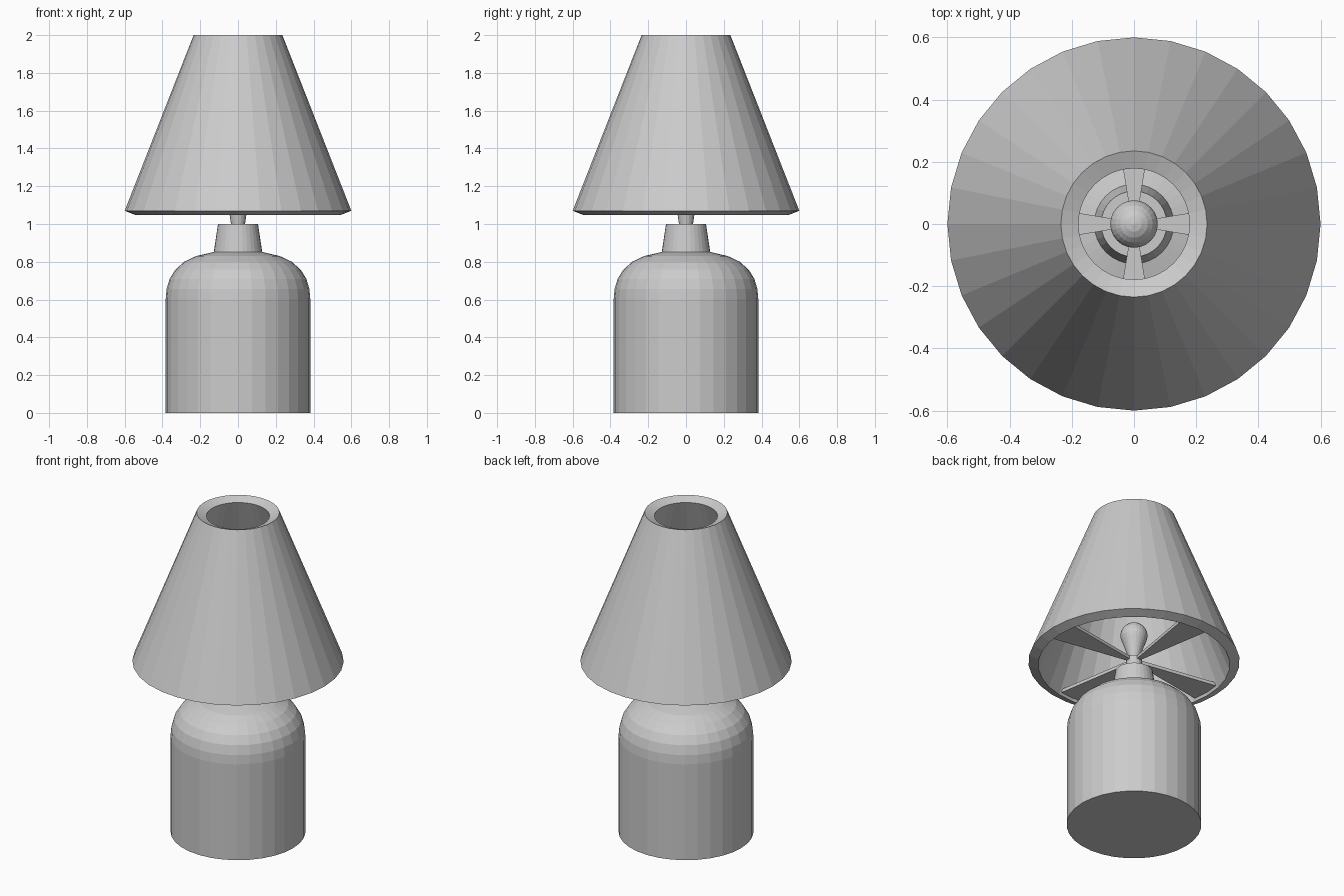
import bpy, bmesh, math

if "Cube" in bpy.data.objects:
    bpy.data.objects.remove(bpy.data.objects["Cube"])

SIDES = 32


def make_object(name, bm):
    bmesh.ops.remove_doubles(bm, verts=bm.verts, dist=1e-5)
    bmesh.ops.recalc_face_normals(bm, faces=bm.faces)
    mesh = bpy.data.meshes.new(name)
    bm.to_mesh(mesh)
    bm.free()
    obj = bpy.data.objects.new(name, mesh)
    bpy.context.collection.objects.link(obj)
    return obj


def lathe(name, profile, sides=SIDES, closed=False):
    """Spin an (r, z) profile round the z axis; open ends are capped."""
    bm = bmesh.new()
    rings = []
    for r, z in profile:
        rings.append([bm.verts.new((r * math.sin(2 * math.pi * i / sides),
                                    r * math.cos(2 * math.pi * i / sides), z))
                      for i in range(sides)])
    pairs = list(zip(rings, rings[1:]))
    if closed:
        pairs.append((rings[-1], rings[0]))
    for a, b in pairs:
        for i in range(sides):
            j = (i + 1) % sides
            bm.faces.new((a[i], a[j], b[j], b[i]))
    if not closed:
        bm.faces.new(rings[0])
        bm.faces.new(rings[-1])
    return make_object(name, bm)


# Base: straight jar with a rounded shoulder and tapered neck
lathe("base", [(0.383, 0), (0.383, 0.6), (0.378, 0.655), (0.362, 0.71),
               (0.332, 0.758), (0.285, 0.8), (0.222, 0.83), (0.128, 0.852),
               (0.106, 1.0)])

# Bulb holder: small flared stem on the neck
lathe("bulb_holder", [(0.036, 0.99), (0.046, 1.06), (0.046, 1.085), (0.032, 1.092)], 16)

# Bulb: narrow throat swelling into a ball
ball_z, ball_r = 1.237, 0.077
bulb = [(0.03, 1.088), (0.04, 1.12), (0.055, 1.165)]
for k in range(8):
    a = math.radians(-25 + k * 16)
    bulb.append((ball_r * math.cos(a), ball_z + ball_r * math.sin(a)))
bulb.append((0.004, ball_z + ball_r))
lathe("bulb", bulb, 24)

# Shade: thick cone wall open at both ends
lathe("shade", [(0.6, 1.07), (0.235, 2.0), (0.179, 1.978), (0.544, 1.048)], closed=True)

# Spokes: four flat wedges from the holder to the shade
spoke = [(0.02, 0.009), (0.55, 0.097), (0.55, -0.097), (0.02, -0.009)]
for n in range(4):
    c, s = math.cos(n * math.pi / 2), math.sin(n * math.pi / 2)
    bm = bmesh.new()
    low = [bm.verts.new((x * c - y * s, x * s + y * c, 1.065)) for x, y in spoke]
    face = bm.faces.new(low)
    ext = bmesh.ops.extrude_face_region(bm, geom=[face])
    for v in ext["geom"]:
        if isinstance(v, bmesh.types.BMVert):
            v.co.z += 0.02
    make_object(f"spoke_{n + 1}", bm)
